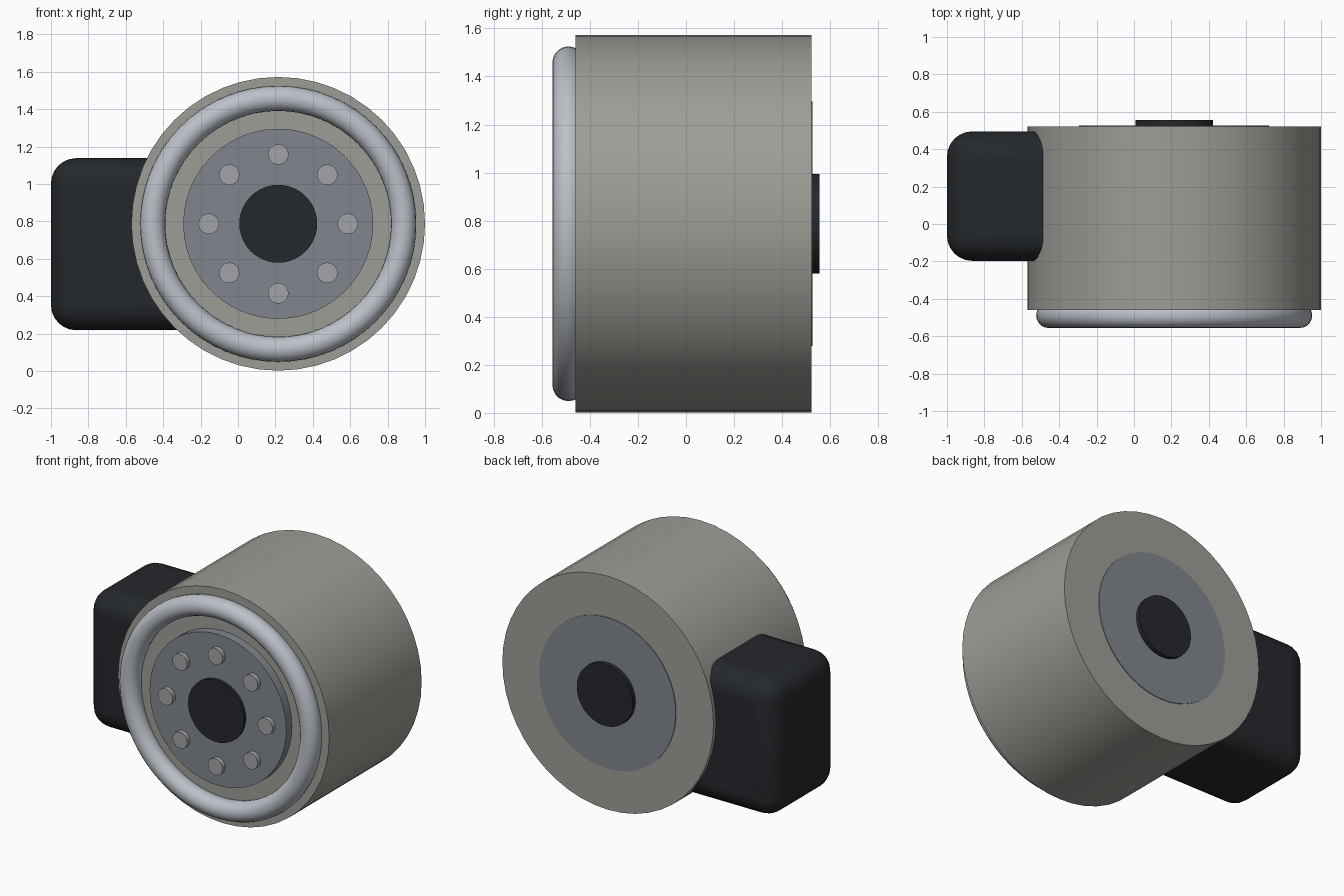
import bpy, math
from math import sin, cos, pi

if "Cube" in bpy.data.objects:
    bpy.data.objects.remove(bpy.data.objects["Cube"])

CX, CZ = 0.215, 0.787   # wheel axis


def colour(name, r, g, b):
    m = bpy.data.materials.new(name)
    m.diffuse_color = (r, g, b, 1)
    m.use_nodes = True
    m.node_tree.nodes["Principled BSDF"].inputs["Base Color"].default_value = m.diffuse_color
    return m


housing_grey = colour("housing_grey", 0.34, 0.34, 0.31)
plate_grey = colour("plate_grey", 0.22, 0.24, 0.27)
rubber_black = colour("rubber_black", 0.018, 0.021, 0.025)
bright_metal = colour("bright_metal", 0.50, 0.53, 0.58)
bolt_grey = colour("bolt_grey", 0.36, 0.37, 0.39)


def finish(name, mat):
    ob = bpy.context.object
    ob.name = name
    ob.data.materials.append(mat)
    bpy.ops.object.shade_smooth_by_angle(angle=math.radians(35))
    return ob


def disc(name, radius, y0, y1, mat, x=CX, z=CZ, sides=48):
    """Cylinder along y from y0 to y1."""
    bpy.ops.mesh.primitive_cylinder_add(
        vertices=sides, radius=radius, depth=y1 - y0,
        location=(x, (y0 + y1) / 2, z), rotation=(pi / 2, 0, 0))
    return finish(name, mat)


# Main drum
disc("drum", 0.785, -0.46, 0.522, housing_grey)

# Front rim ring
bpy.ops.mesh.primitive_torus_add(
    major_radius=0.671, minor_radius=0.067, major_segments=64, minor_segments=20,
    location=(CX, -0.489, CZ), rotation=(pi / 2, 0, 0))
finish("front_ring", bright_metal)

# Face plates and hub caps, front and back
disc("front_plate", 0.508, -0.52, -0.42, plate_grey)
disc("back_plate", 0.508, 0.45, 0.527, plate_grey)
disc("front_hub", 0.208, -0.54, -0.45, rubber_black)
disc("back_hub", 0.208, 0.48, 0.556, rubber_black)

# Bolt circle
for i in range(8):
    a = i * pi / 4
    disc(f"bolt_{i + 1}", 0.055, -0.55, -0.48, bolt_grey,
         CX + 0.371 * cos(a), CZ + 0.371 * sin(a), 24)

# Rounded side box
x0, x1, y0, y1, z0, z1 = -1.0, -0.1, -0.197, 0.495, 0.218, 1.138
bpy.ops.mesh.primitive_cube_add(
    size=1, location=((x0 + x1) / 2, (y0 + y1) / 2, (z0 + z1) / 2))
box = bpy.context.object
box.scale = (x1 - x0, y1 - y0, z1 - z0)
bpy.ops.object.transform_apply(location=False, rotation=False, scale=True)
finish("side_box", rubber_black)
bevel = box.modifiers.new("rounding", 'BEVEL')
bevel.width = 0.135
bevel.segments = 6
